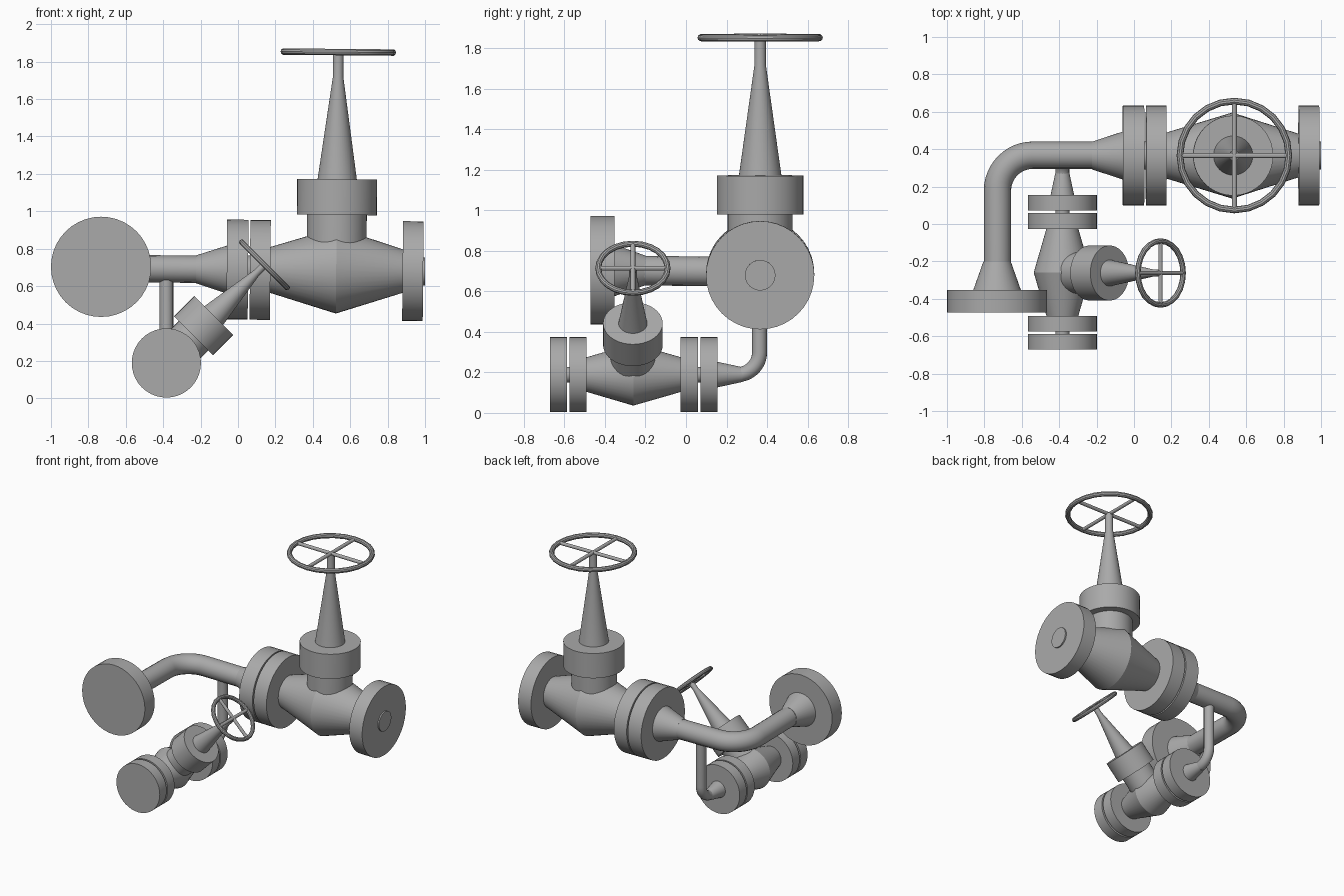
import bpy
import bmesh
import math
from mathutils import Vector, Matrix

cube = bpy.data.objects.get("Cube")
if cube:
    bpy.data.objects.remove(cube, do_unlink=True)

steel = bpy.data.materials.new("grey_steel")
steel.use_nodes = True
GREY = (0.4, 0.4, 0.4, 1.0)
steel.diffuse_color = GREY
steel.node_tree.nodes["Principled BSDF"].inputs["Base Color"].default_value = GREY


def finish(obj):
    """Assign the material and smooth everything but the hard edges."""
    obj.data.materials.clear()
    obj.data.materials.append(steel)
    bpy.ops.object.select_all(action="DESELECT")
    obj.select_set(True)
    bpy.context.view_layer.objects.active = obj
    if obj.type == "CURVE":
        bpy.ops.object.convert(target="MESH")
        obj = bpy.context.object
    bpy.ops.object.shade_smooth_by_angle(angle=math.radians(25))
    return obj


def frame(origin, axis):
    """Matrix whose z runs along the axis."""
    turn = Vector(axis).to_track_quat("Z", "Y").to_matrix().to_4x4()
    return Matrix.Translation(origin) @ turn


def lathe(name, profile, origin, axis, sides=40):
    """Capped solid of revolution from (distance, radius) pairs."""
    bm = bmesh.new()
    rings = []
    for dist, rad in profile:
        rings.append([bm.verts.new((rad * math.cos(math.tau * i / sides),
                                    rad * math.sin(math.tau * i / sides), dist))
                      for i in range(sides)])
    for low, high in zip(rings, rings[1:]):
        for i in range(sides):
            j = (i + 1) % sides
            bm.faces.new((low[i], low[j], high[j], high[i]))
    bm.faces.new(rings[0][::-1])
    bm.faces.new(rings[-1])
    bm.transform(frame(origin, axis))
    mesh = bpy.data.meshes.new(name)
    bm.to_mesh(mesh)
    bm.free()
    obj = bpy.data.objects.new(name, mesh)
    bpy.context.collection.objects.link(obj)
    return finish(obj)


def disc(name, start, end, rad, origin, axis):
    return lathe(name, [(start, rad), (end, rad)], origin, axis)


def pipe(name, start, corner, end, bend, rad):
    """Round pipe with one right-angle elbow."""
    start, corner, end = Vector(start), Vector(corner), Vector(end)
    u, v = (start - corner).normalized(), (end - corner).normalized()
    centre = corner + (u + v) * bend
    path = [start]
    for i in range(13):
        a = math.pi / 2 * i / 12
        path.append(centre - v * bend * math.cos(a) - u * bend * math.sin(a))
    path.append(end)
    curve = bpy.data.curves.new(name, "CURVE")
    curve.dimensions = "3D"
    curve.bevel_depth = rad
    curve.bevel_resolution = 6
    curve.use_fill_caps = True
    spline = curve.splines.new("POLY")
    spline.points.add(len(path) - 1)
    for point, co in zip(spline.points, path):
        point.co = (*co, 1)
    obj = bpy.data.objects.new(name, curve)
    bpy.context.collection.objects.link(obj)
    return finish(obj)


def handwheel(name, origin, axis, major, tube, spoke):
    place = frame(origin, axis)
    bpy.ops.mesh.primitive_torus_add(major_radius=major, minor_radius=tube,
                                     major_segments=24, minor_segments=10)
    rim = bpy.context.object
    rim.name = name + "_rim"
    rim.data.transform(place)
    finish(rim)
    for i, side in enumerate(((1, 0, 0), (0, 1, 0))):
        lathe(f"{name}_spoke_{i + 1}", [(-major, spoke), (major, spoke)],
              origin, place.to_3x3() @ Vector(side), 12)


# Main line, tipped very slightly about y
TILT = 0.009
along = Vector((1, 0, -TILT)).normalized()
upward = Vector((TILT, 0, 1)).normalized()
main = Vector((0, 0.366, 0.688))
lathe("main_reducer", [(-0.225, 0.074), (-0.06, 0.128)], main, along)
disc("main_pipe_flange", -0.06, 0.054, 0.267, main, along)
disc("main_gasket", 0.05, 0.07, 0.075, main, along)
disc("main_inlet_flange", 0.064, 0.173, 0.267, main, along)
lathe("main_valve_body", [(0.17, 0.122), (0.525, 0.23), (0.885, 0.115)], main, along)
disc("main_outlet_flange", 0.88, 0.99, 0.267, main, along)
disc("main_outlet_raised_face", 0.985, 1.0, 0.075, main, along)

# Main bonnet, yoke and handwheel
hub = main + along * 0.526
disc("main_neck", 0, 0.31, 0.16, hub, upward)
disc("main_bonnet", 0.297, 0.488, 0.214, hub, upward)
lathe("main_yoke", [(0.48, 0.106), (1.035, 0.028), (1.165, 0.028)], hub, upward)
handwheel("main_handwheel", hub + upward * 1.168, upward, 0.291, 0.018, 0.013)

# Header pipe with its end flange
pipe("header_pipe", (-0.22, 0.368, 0.69), (-0.73, 0.368, 0.695),
     (-0.73, -0.21, 0.702), 0.19, 0.073)
end = Vector((-0.732, 0, 0.703))
front = Vector((0, -1, 0))
lathe("header_reducer", [(0.2, 0.073), (0.355, 0.128)], end, front)
disc("header_end_flange", 0.353, 0.472, 0.268, end, front)

# Branch line below the header
back = Vector((0, 1, 0))
branch = Vector((-0.383, 0, 0.189))
pipe("branch_pipe", (-0.383, 0.363, 0.66), (-0.383, 0.363, 0.189),
     (-0.383, 0.24, 0.189), 0.11, 0.037)
lathe("branch_reducer", [(0.15, 0.064), (0.28, 0.036)], branch, back)
for label, a, b in (("blind", -0.671, -0.588), ("inlet", -0.574, -0.491),
                    ("outlet", -0.026, 0.06), ("pipe", 0.072, 0.156)):
    disc(f"branch_{label}_flange", a, b, 0.185, branch, back)
disc("branch_front_gasket", -0.59, -0.57, 0.038, branch, back)
disc("branch_back_gasket", 0.05, 0.08, 0.038, branch, back)
lathe("branch_valve_body", [(-0.495, 0.084), (-0.26, 0.153), (-0.02, 0.084)], branch, back)

# Branch bonnet, yoke and handwheel, leaning over sideways
lean = Vector((1, 0, 1)).normalized()
hub = branch + back * -0.262
disc("branch_neck", 0, 0.22, 0.111, hub, lean)
disc("branch_bonnet", 0.206, 0.358, 0.147, hub, lean)
lathe("branch_yoke", [(0.35, 0.072), (0.68, 0.02), (0.742, 0.02)], hub, lean)
handwheel("branch_handwheel", hub + lean * 0.742, lean, 0.171, 0.015, 0.012)
